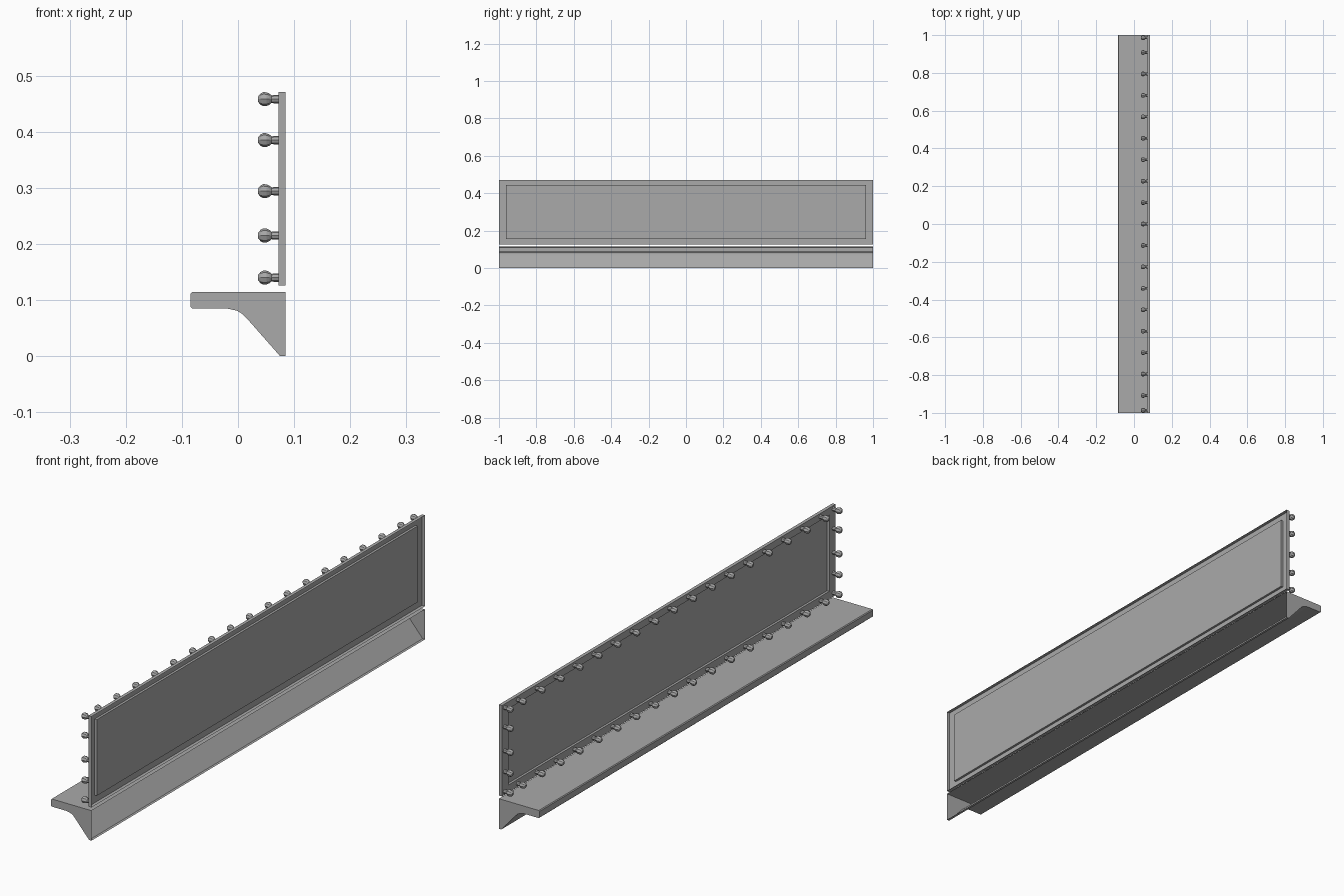
import bpy
import bmesh
from math import cos, sin, tau

cube = bpy.data.objects.get("Cube")
if cube:
    bpy.data.objects.remove(cube, do_unlink=True)

grey = bpy.data.materials.new("plain_grey")
grey.use_nodes = True
colour = (0.4, 0.4, 0.4, 1)
grey.diffuse_color = colour
grey.node_tree.nodes["Principled BSDF"].inputs["Base Color"].default_value = colour


def skin(name, rings, cap_first=False, cap_last=True, open_side=None):
    """Join matching rings of points with quads; open_side is a segment left out."""
    bm = bmesh.new()
    loops = [[bm.verts.new(p) for p in ring] for ring in rings]
    count = len(loops[0])
    for a, b in zip(loops, loops[1:]):
        for i in range(count):
            if i != open_side:
                j = (i + 1) % count
                bm.faces.new((a[i], a[j], b[j], b[i]))
    if cap_first:
        bm.faces.new(loops[0])
    if cap_last:
        bm.faces.new(loops[-1])
    bmesh.ops.recalc_face_normals(bm, faces=bm.faces[:])
    mesh = bpy.data.meshes.new(name)
    bm.to_mesh(mesh)
    bm.free()
    mesh.materials.append(grey)
    return mesh


def place(name, mesh, location=(0, 0, 0)):
    obj = bpy.data.objects.new(name, mesh)
    obj.location = location
    bpy.context.collection.objects.link(obj)


def rectangle(x, half, low, high):
    return [(x, -half, low), (x, half, low), (x, half, high), (x, -half, high)]


def circle(x, radius, sides=8):
    return [(x, radius * cos(tau * i / sides), radius * sin(tau * i / sides))
            for i in range(sides)]


# Shelf: bracket profile run along y, open at the wall side
profile = [(0.085, 0.114), (0.085, 0), (0.075, 0), (0.016, 0.067), (0.008, 0.075),
           (-0.002, 0.081), (-0.02, 0.085), (-0.082, 0.085), (-0.085, 0.088),
           (-0.085, 0.111), (-0.082, 0.114)]
place("shelf", skin("shelf", [[(x, y, z) for x, z in profile] for y in (-1, 1)],
                    cap_first=True, open_side=0))

# Mirror: raised border around a sunken panel, open at the wall side
place("mirror", skin("mirror", [
    rectangle(0.085, 1, 0.126, 0.471),
    rectangle(0.072, 1, 0.126, 0.471),
    rectangle(0.072, 0.962, 0.155, 0.444),
    rectangle(0.081, 0.962, 0.155, 0.444)]))

# Bulb: narrow socket flaring into a round globe, pointing to -x
bulb = skin("bulb", [circle(-d, r) for d, r in (
    (0, 0.0075), (0.008, 0.0075), (0.012, 0.0065), (0.016, 0.010), (0.021, 0.0122),
    (0.027, 0.0125), (0.032, 0.010), (0.036, 0.005))])

# Bulbs along the top and bottom edges, then up both ends
for z in (0.14, 0.458):
    for i in range(-8, 9):
        place("row_bulb", bulb, (0.072, i * 0.1135, z))
for y in (-0.986, 0.986):
    for z in (0.14, 0.215, 0.294, 0.385, 0.458):
        place("end_bulb", bulb, (0.072, y, z))
